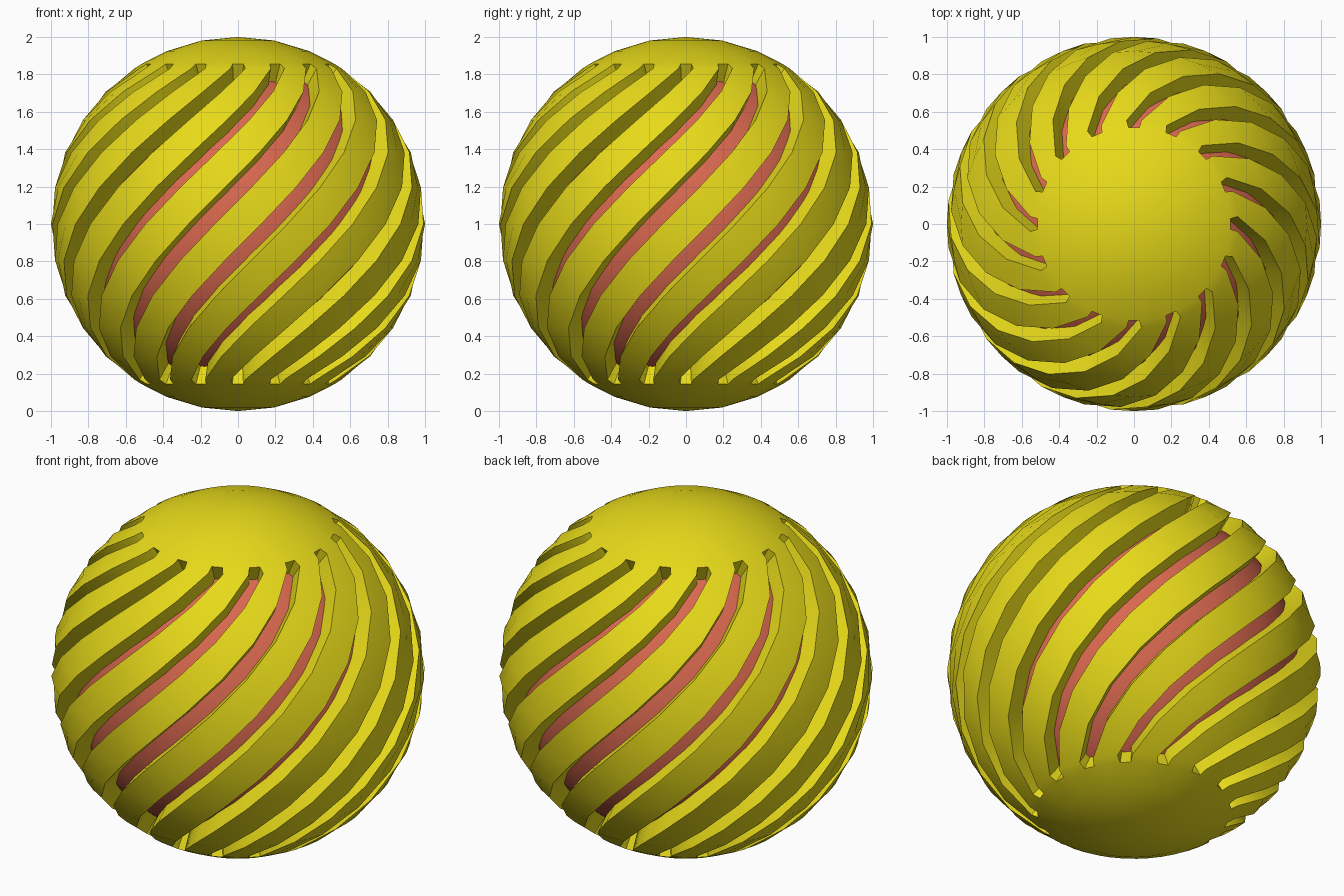
import bpy, bmesh
from math import radians, sin, cos

if "Cube" in bpy.data.objects:
    bpy.data.objects.remove(bpy.data.objects["Cube"])

SLOTS, STEP, END = 16, 11.25, 58.8      # slot count, grid step and slot end latitude (degrees)


def material(name, color):
    m = bpy.data.materials.new(name)
    m.diffuse_color = color
    m.use_nodes = True
    m.node_tree.nodes["Principled BSDF"].inputs["Base Color"].default_value = m.diffuse_color
    return m


def point(az, lat, r=1.0):
    a, t = radians(az), radians(lat)
    return (r * sin(a) * cos(t), -r * cos(a) * cos(t), 1 + r * sin(t))


def smooth(ob):
    bpy.ops.object.select_all(action='DESELECT')
    ob.select_set(True)
    bpy.context.view_layer.objects.active = ob
    bpy.ops.object.shade_smooth_by_angle(angle=radians(30))


# Outer shell: rows of latitude, each shifted round by the spiral twist
lats = ([-78.75, -67.5, -END] + [k * STEP for k in range(-5, 6)] + [END, 67.5, 78.75])
bm = bmesh.new()
rows = []
for lat in lats:
    twist = max(-56.25, min(56.25, lat)) - 56.25
    half = 4.1 if abs(lat) < 57 else 3.2
    rows.append([bm.verts.new(point(twist + i * 360 / SLOTS + d, lat))
                 for i in range(SLOTS) for d in (-half, half, STEP)])
n = SLOTS * 3
for j in range(len(rows) - 1):
    slotted = 2 <= j < len(rows) - 3
    for i in range(n):
        if slotted and i % 3 == 0:      # leave the spiral slots open
            continue
        k = (i + 1) % n
        bm.faces.new((rows[j][i], rows[j][k], rows[j + 1][k], rows[j + 1][i]))
south, north = bm.verts.new((0, 0, 0)), bm.verts.new((0, 0, 2))
for i in range(n):
    k = (i + 1) % n
    bm.faces.new((south, rows[0][k], rows[0][i]))
    bm.faces.new((north, rows[-1][i], rows[-1][k]))
mesh = bpy.data.meshes.new("slotted_shell")
bm.to_mesh(mesh)
bm.free()
shell = bpy.data.objects.new("slotted_shell", mesh)
bpy.context.collection.objects.link(shell)
mesh.materials.append(material("yellow", (0.8, 0.7, 0.01, 1)))

# Wall thickness, inwards
bpy.context.view_layer.objects.active = shell
solid = shell.modifiers.new("wall", 'SOLIDIFY')
solid.thickness = 0.12
solid.offset = -1
bpy.ops.object.modifier_apply(modifier="wall")
smooth(shell)

# Inner ball seen through the slots
bpy.ops.mesh.primitive_uv_sphere_add(segments=32, ring_count=16, radius=0.895, location=(0, 0, 1))
ball = bpy.context.object
ball.name = "inner_ball"
ball.data.materials.append(material("red", (0.7, 0.14, 0.08, 1)))
smooth(ball)
